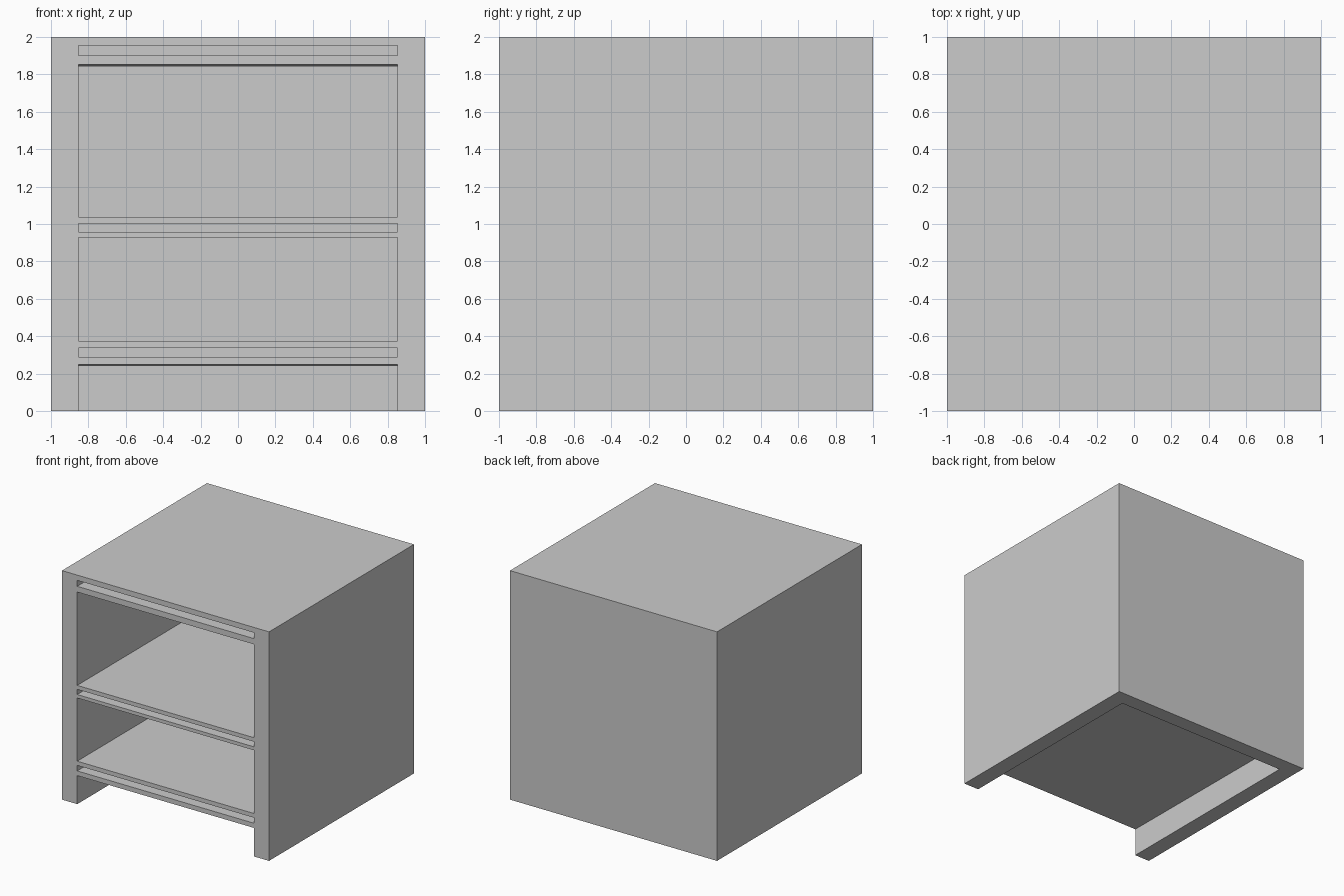
import bpy

if "Cube" in bpy.data.objects:
    bpy.data.objects.remove(bpy.data.objects["Cube"])

HALF_W = 0.853          # half width of every opening
BACK = 0.865            # inner face of the back wall


def box(name, x, y0, y1, z0, z1, drop=0.0):
    """Box whose top may slope down by `drop` towards the back."""
    verts = [(sx, y, z - (drop if z == z1 and y == y1 else 0))
             for sx in (-x, x) for y in (y0, y1) for z in (z0, z1)]
    faces = [(0, 1, 3, 2), (4, 6, 7, 5), (0, 4, 5, 1),
             (2, 3, 7, 6), (0, 2, 6, 4), (1, 5, 7, 3)]
    mesh = bpy.data.meshes.new(name)
    mesh.from_pydata(verts, [], faces)
    obj = bpy.data.objects.new(name, mesh)
    bpy.context.collection.objects.link(obj)
    return obj


# Cabinet carcass
cabinet = box("cabinet_body", 1, -1, 1, 0, 2)

# Openings: bottom, top, ceiling slope
openings = {
    "base_recess": (-0.2, 0.25, 0.01),
    "lower_slot": (0.29, 0.338, 0),
    "lower_compartment": (0.375, 0.927, 0),
    "middle_slot": (0.957, 1.002, 0),
    "upper_compartment": (1.037, 1.853, 0.01),
    "upper_slot": (1.902, 1.954, 0),
}
cutters = []
for name, (z0, z1, drop) in openings.items():
    cutter = box(name + "_cutter", HALF_W, -1.2, BACK, z0, z1, drop)
    cutter.hide_render = True
    mod = cabinet.modifiers.new(name, 'BOOLEAN')
    mod.operation = 'DIFFERENCE'
    mod.solver = 'EXACT'
    mod.object = cutter
    cutters.append(cutter)

# Apply the cuts and remove the helpers
bpy.context.view_layer.update()
graph = bpy.context.evaluated_depsgraph_get()
result = bpy.data.meshes.new_from_object(cabinet.evaluated_get(graph))
cabinet.modifiers.clear()
cabinet.data = result
for cutter in cutters:
    bpy.data.objects.remove(cutter)
